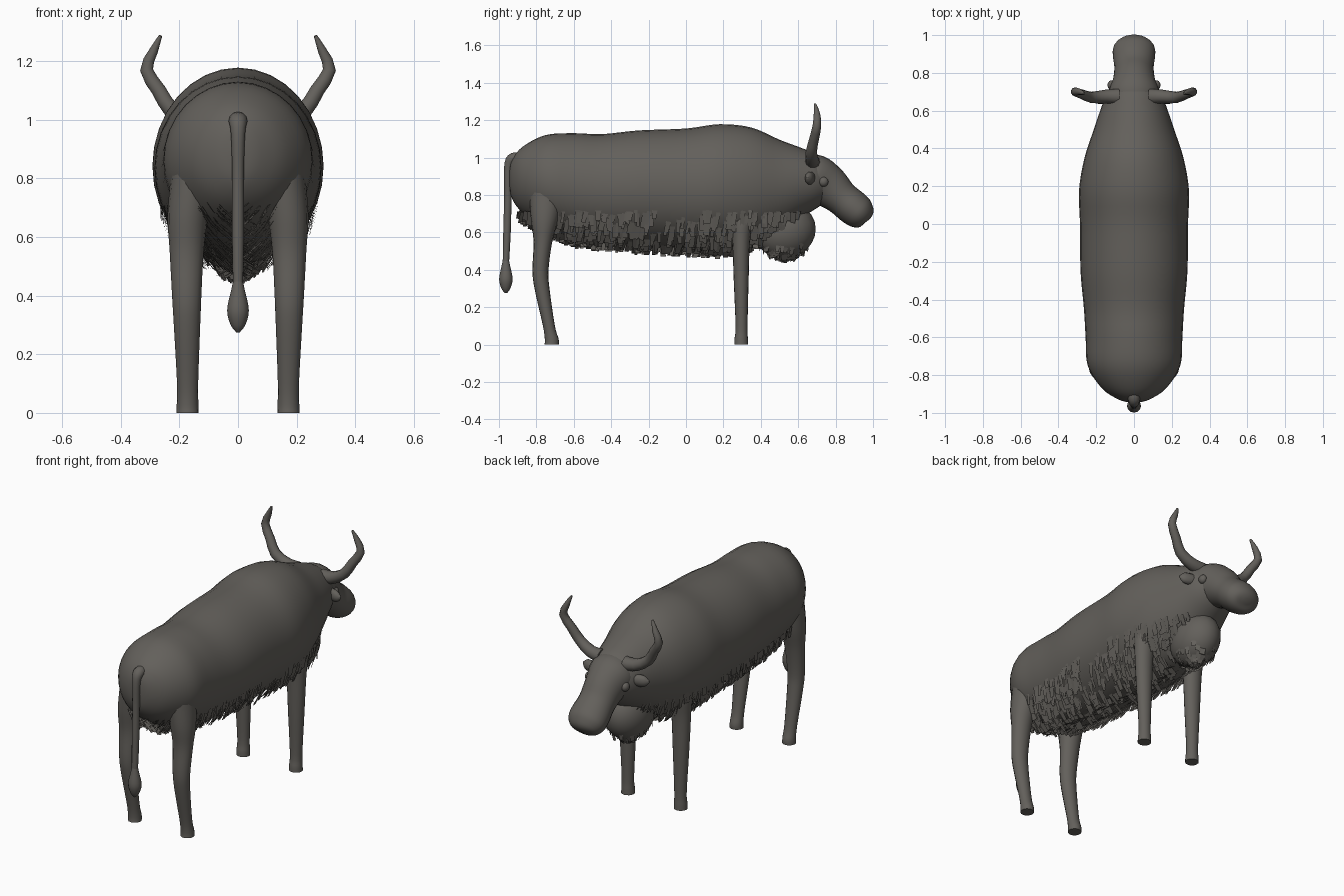
import bpy
import bmesh
import math
import random
from mathutils import Vector

random.seed(4)
cube = bpy.data.objects.get("Cube")
if cube:
    bpy.data.objects.remove(cube)

hide = bpy.data.materials.new("dark warm grey hide")
hide.use_nodes = True
COLOR = (0.125, 0.117, 0.105, 1)
hide.diffuse_color = COLOR
hide.node_tree.nodes["Principled BSDF"].inputs["Base Color"].default_value = COLOR

X, Y, Z = Vector((1, 0, 0)), Vector((0, 1, 0)), Vector((0, 0, 1))


def finish(name, bm, smooth=True):
    mesh = bpy.data.meshes.new(name)
    bm.to_mesh(mesh)
    bm.free()
    mesh.materials.append(hide)
    obj = bpy.data.objects.new(name, mesh)
    bpy.context.collection.objects.link(obj)
    if smooth:
        bpy.ops.object.select_all(action="DESELECT")
        obj.select_set(True)
        bpy.context.view_layer.objects.active = obj
        bpy.ops.object.shade_smooth_by_angle(angle=math.radians(50))
    return obj


def spline(points, steps):
    """Smooth curve through tuples of any length."""
    result = []
    for i in range(len(points) - 1):
        quad = [points[max(0, min(len(points) - 1, i + k))] for k in (-1, 0, 1, 2)]
        for s in range(steps):
            t = s / steps
            result.append(tuple(
                b + 0.5 * t * (c - a + t * (2*a - 5*b + 4*c - d + t * (3*(b - c) + d - a)))
                for a, b, c, d in zip(*quad)))
    return result + [points[-1]]


def loft(name, stations, sides=16, steps=4, axis=None, side=X):
    """Oval tube through stations (x, y, z, side radius, other radius)."""
    rows = spline(stations, steps)
    bm = bmesh.new()
    rings = []
    for i, (x, y, z, r_side, r_other) in enumerate(rows):
        ahead, behind = rows[min(i + 1, len(rows) - 1)], rows[max(i - 1, 0)]
        tangent = axis or (Vector(ahead[:3]) - Vector(behind[:3])).normalized()
        u = (side - tangent * side.dot(tangent)).normalized()
        v = tangent.cross(u)
        rings.append([bm.verts.new(Vector((x, y, z)) + u * r_side * math.cos(a) + v * r_other * math.sin(a))
                      for a in (math.tau * k / sides for k in range(sides))])
    for low, high in zip(rings, rings[1:]):
        for k in range(sides):
            n = (k + 1) % sides
            bm.faces.new((low[k], low[n], high[n], high[k]))
    bm.faces.new(rings[0][::-1])
    bm.faces.new(rings[-1])
    bmesh.ops.recalc_face_normals(bm, faces=bm.faces)
    return finish(name, bm)


def ball(name, center, radii, tilt=0):
    bm = bmesh.new()
    bmesh.ops.create_uvsphere(bm, u_segments=20, v_segments=12, radius=1)
    bmesh.ops.scale(bm, vec=radii, verts=bm.verts)
    obj = finish(name, bm)
    obj.location = center
    obj.rotation_euler.x = tilt
    return obj


# Barrel of the body and neck: y, half width, underside, back line
BODY = [(-0.945, 0.02, 0.86, 0.92), (-0.93, 0.08, 0.78, 0.99), (-0.87, 0.17, 0.70, 1.06),
        (-0.75, 0.245, 0.62, 1.12), (-0.6, 0.256, 0.57, 1.13), (-0.45, 0.265, 0.545, 1.125),
        (-0.25, 0.283, 0.53, 1.145), (0.0, 0.286, 0.515, 1.155), (0.18, 0.291, 0.51, 1.178),
        (0.35, 0.262, 0.53, 1.16), (0.5, 0.213, 0.60, 1.095), (0.62, 0.172, 0.68, 1.05),
        (0.7, 0.14, 0.73, 1.015), (0.77, 0.09, 0.78, 0.95)]
loft("body", [(0, y, (lo + hi) / 2, w, (hi - lo) / 2) for y, w, lo, hi in BODY],
     sides=32, axis=Y)

# Head with a narrow bridge and a rounded muzzle
loft("head", [(0, 0.60, 0.93, 0.10, 0.09), (0, 0.68, 0.895, 0.135, 0.125),
              (0, 0.76, 0.845, 0.112, 0.115), (0, 0.83, 0.785, 0.104, 0.094),
              (0, 0.89, 0.735, 0.112, 0.094), (0, 0.935, 0.70, 0.108, 0.086),
              (0, 0.968, 0.677, 0.075, 0.058), (0, 0.978, 0.668, 0.02, 0.015)], sides=24)
ball("dewlap", (0, 0.53, 0.61), (0.125, 0.165, 0.15), 0.3)

# Paired parts
for s, label in ((1, "left"), (-1, "right")):
    loft(label + "_horn", [(s * 0.08, 0.675, 0.975, 0.042, 0.04), (s * 0.15, 0.675, 0.985, 0.036, 0.034),
                           (s * 0.225, 0.67, 1.03, 0.03, 0.029), (s * 0.27, 0.685, 1.10, 0.026, 0.026),
                           (s * 0.312, 0.70, 1.17, 0.023, 0.023), (s * 0.288, 0.70, 1.235, 0.017, 0.016),
                           (s * 0.264, 0.69, 1.287, 0.006, 0.006)], sides=10, steps=2, side=Y)
    loft(label + "_ear", [(s * 0.10, 0.68, 0.895, 0.018, 0.022), (s * 0.15, 0.665, 0.89, 0.024, 0.034),
                          (s * 0.19, 0.655, 0.89, 0.02, 0.03), (s * 0.215, 0.65, 0.893, 0.004, 0.006)],
         sides=10, side=Y)
    ball(label + "_eye", (s * 0.118, 0.735, 0.87), (0.022, 0.026, 0.026))
    loft(label + "_front_leg", [(s * 0.172, 0.295, 0.0, 0.038, 0.037), (s * 0.172, 0.295, 0.03, 0.037, 0.036),
                                (s * 0.172, 0.297, 0.10, 0.035, 0.032), (s * 0.174, 0.295, 0.35, 0.047, 0.04),
                                (s * 0.175, 0.295, 0.55, 0.056, 0.047), (s * 0.17, 0.30, 0.68, 0.065, 0.062),
                                (s * 0.15, 0.30, 0.82, 0.06, 0.07)], axis=Z)
    loft(label + "_hind_leg", [(s * 0.172, -0.718, 0.0, 0.038, 0.038), (s * 0.172, -0.718, 0.03, 0.037, 0.037),
                               (s * 0.172, -0.733, 0.10, 0.036, 0.032), (s * 0.174, -0.77, 0.30, 0.045, 0.04),
                               (s * 0.175, -0.778, 0.40, 0.05, 0.043), (s * 0.175, -0.765, 0.55, 0.058, 0.05),
                               (s * 0.17, -0.755, 0.68, 0.07, 0.075), (s * 0.145, -0.74, 0.85, 0.08, 0.10)], axis=Z)

# Tail and its tuft
loft("tail", [(0, -0.87, 0.99, 0.03, 0.03), (0, -0.925, 0.995, 0.032, 0.03),
              (0, -0.95, 0.95, 0.024, 0.022), (0, -0.952, 0.80, 0.02, 0.02),
              (0, -0.957, 0.60, 0.02, 0.02), (0, -0.963, 0.44, 0.017, 0.017)], sides=12)
loft("tail_tuft", [(0, -0.963, 0.46, 0.014, 0.014), (0, -0.963, 0.42, 0.023, 0.023),
                   (0, -0.963, 0.35, 0.037, 0.036), (0, -0.963, 0.30, 0.025, 0.024),
                   (0, -0.963, 0.275, 0.006, 0.006)], sides=12, axis=-Z)

# Shaggy skirt: flat locks hanging along the lower flanks and belly
FINE = spline(BODY, 12)


def add_lock(bm, root, outward, length):
    width = random.uniform(0.009, 0.018)
    down = (-Z - outward * (-Z).dot(outward)).normalized()
    fall = (down * 0.8 - Z * 0.35 + Y * random.uniform(-0.3, 0.1)).normalized()
    across = fall.cross(outward).normalized() * width
    top = root + outward * 0.002
    tip = top + fall * length + outward * random.uniform(0.002, 0.012)
    bm.faces.new([bm.verts.new(p) for p in (top - across, top + across, tip + across * 0.8, tip - across * 0.8)])


bm = bmesh.new()
for _ in range(1300):
    y, w, lo, hi = random.choice([row for row in FINE if -0.93 < row[0] < 0.6])
    a = random.uniform(-1.25, 1.25)
    half = (hi - lo) / 2
    root = Vector((w * math.sin(a), y + random.uniform(-0.01, 0.01), (lo + hi) / 2 - half * math.cos(a)))
    outward = Vector((math.sin(a) / w, 0, -math.cos(a) / half)).normalized()
    if root.z < 0.72:
        add_lock(bm, root, outward, random.uniform(0.04, 0.085))
finish("belly_hair", bm, smooth=False)

bm = bmesh.new()
for _ in range(120):
    a, b = random.uniform(0, math.tau), random.uniform(0.05, 1.1)
    d = Vector((math.sin(b) * math.cos(a), math.sin(b) * math.sin(a), -math.cos(b)))
    add_lock(bm, Vector((0, 0.53, 0.61)) + Vector((d.x * 0.125, d.y * 0.15, d.z * 0.145)), d,
             random.uniform(0.02, 0.04))
finish("dewlap_hair", bm, smooth=False)
